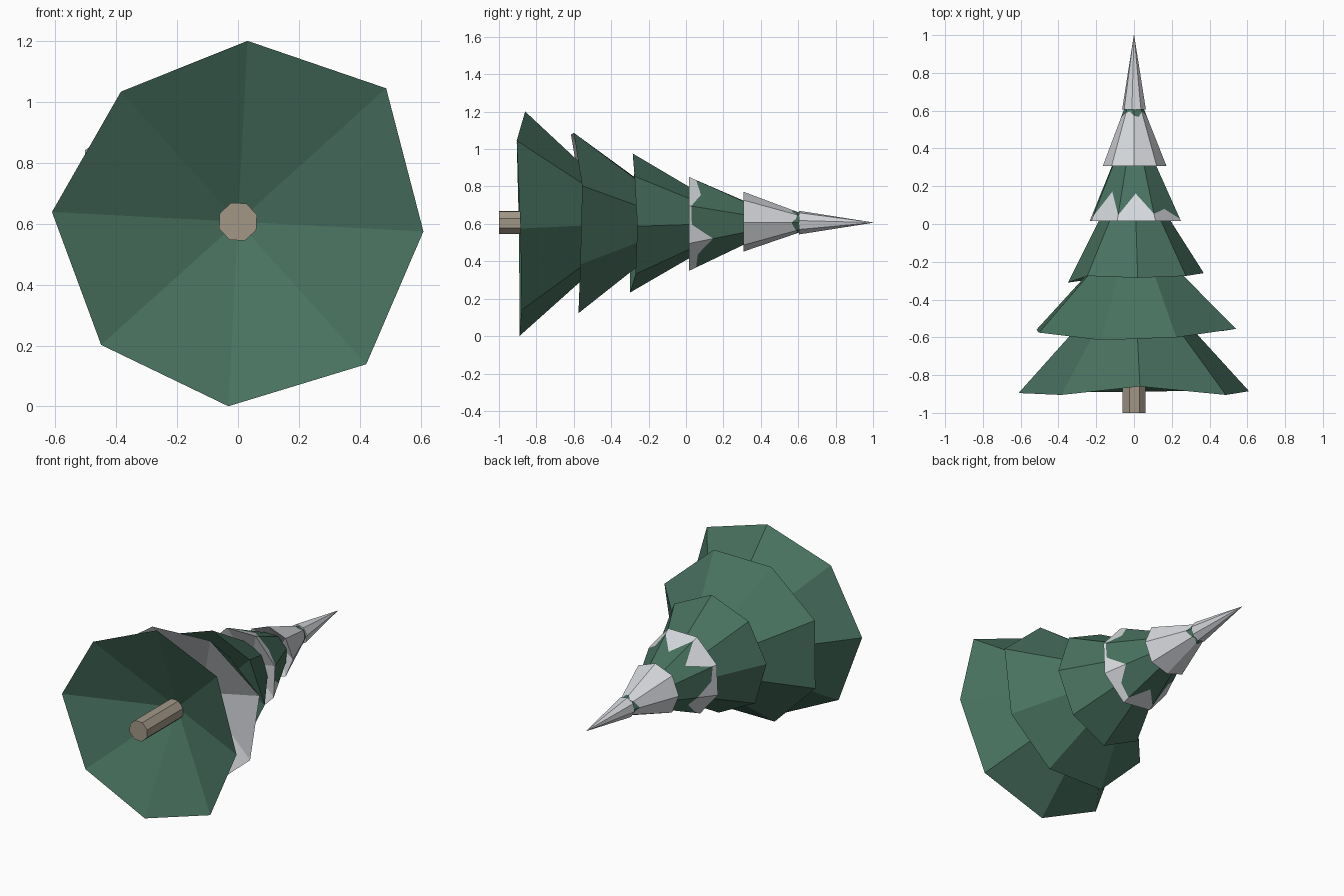
import bpy, bmesh
from math import cos, sin, radians
from mathutils import Vector

if "Cube" in bpy.data.objects:
    bpy.data.objects.remove(bpy.data.objects["Cube"])

SIDES = 8
AXIS_Z = 0.607


def material(name, color):
    mat = bpy.data.materials.new(name)
    mat.use_nodes = True
    mat.diffuse_color = (*color, 1)
    mat.node_tree.nodes["Principled BSDF"].inputs["Base Color"].default_value = (*color, 1)
    return mat


green = material("pine_green", (0.065, 0.165, 0.115))
snow = material("snow_white", (0.66, 0.68, 0.71))
bark = material("bark_brown", (0.36, 0.31, 0.24))
GREEN, SNOW = 0, 1


def ring_point(start, i, radius, y):
    """Corner i of an eight-sided ring around the lying trunk axis."""
    a = radians(start + 360 / SIDES * i)
    return Vector((radius * cos(a), y, AXIS_Z + radius * sin(a)))


def finish(name, bm, mats):
    bmesh.ops.remove_doubles(bm, verts=bm.verts, dist=0.0001)
    bmesh.ops.recalc_face_normals(bm, faces=bm.faces)
    mesh = bpy.data.meshes.new(name)
    bm.to_mesh(mesh)
    bm.free()
    for mat in mats:
        mesh.materials.append(mat)
    obj = bpy.data.objects.new(name, mesh)
    bpy.context.collection.objects.link(obj)
    return obj


def tier(name, start, radii, rim_ys, top_radius, top_y, hollow_y, under=GREEN,
         corner_snow=None, middle_snow=None):
    """Skirt of branches with a hollow underside and an optional jagged snow hem."""
    bm = bmesh.new()

    def face(points, index):
        f = bm.faces.new([bm.verts.new(p) for p in points])
        f.material_index = index

    rim = [ring_point(start, i, radii[i], rim_ys[i]) for i in range(SIDES)]
    top = [ring_point(start, i, top_radius, top_y) for i in range(SIDES)]
    center = Vector((0, hollow_y, AXIS_Z))
    for i in range(SIDES):
        j = (i + 1) % SIDES
        a, b, c, d = rim[i], rim[j], top[j], top[i]
        face([b, a, center], under)
        if corner_snow:
            left = a.lerp(d, corner_snow[i])
            right = b.lerp(c, corner_snow[j])
            h = middle_snow[i]
            middle = a.lerp(d, h).lerp(b.lerp(c, h), 0.5)
            face([a, b, right, middle, left], SNOW)
            face([left, middle, right, c, d], GREEN)
        else:
            face([a, b, c, d], GREEN)
    face(top, GREEN)
    return finish(name, bm, [green, snow])


# Plain green skirts, widest first
tier("bottom_branches", -3,
     [0.61, 0.655, 0.595, 0.575, 0.612, 0.605, 0.607, 0.63],
     [-0.885, -0.905, -0.86, -0.905, -0.895, -0.89, -0.89, -0.88],
     0.24, -0.48, -0.61)
tier("lower_branches", 20,
     [0.575, 0.53, 0.5, 0.555, 0.55, 0.53, 0.515, 0.53],
     [-0.555, -0.6, -0.615, -0.575, -0.56, -0.57, -0.575, -0.565],
     0.2, -0.2, -0.36, SNOW)
tier("middle_branches", -3,
     [0.37, 0.37, 0.37, 0.37, 0.35, 0.37, 0.375, 0.37],
     [-0.26, -0.275, -0.285, -0.275, -0.31, -0.3, -0.3, -0.27],
     0.16, 0.07, -0.1)

# Snowy skirts with jagged hems
tier("upper_branches", 20,
     [0.265, 0.27, 0.26, 0.25, 0.25, 0.26, 0.275, 0.265],
     [0.015] * SIDES, 0.11, 0.34, 0.13, SNOW,
     [0.04, 0.12, 0.1, 0.08, 0.4, 0.1, 0.12, 0.4],
     [0.2, 0.45, 0.48, 0.12, 0.45, 0.4, 0.15, 0.05])
tier("crown_branches", 0,
     [0.172, 0.17, 0.165, 0.168, 0.165, 0.165, 0.155, 0.17],
     [0.307] * SIDES, 0.048, 0.62, 0.42, SNOW,
     [0.82, 0.92, 0.85, 0.9] * 2,
     [0.9, 0.83, 0.92, 0.86] * 2)


def taper(name, start, r1, y1, r2, y2, mat):
    """Straight eight-sided solid along the trunk axis."""
    bm = bmesh.new()
    ends = [[bm.verts.new(ring_point(start, i, r, y)) for i in range(SIDES)]
            for r, y in ((r1, y1), (r2, y2))]
    for i in range(SIDES):
        j = (i + 1) % SIDES
        bm.faces.new([ends[0][i], ends[0][j], ends[1][j], ends[1][i]])
    for ring in ends:
        bm.faces.new(ring)
    return finish(name, bm, [mat])


# Snowy tip and trunk
taper("snow_tip", 10, 0.064, 0.605, 0.001, 1, snow)
taper("trunk", 20, 0.066, -1, 0.066, -0.5, bark)
